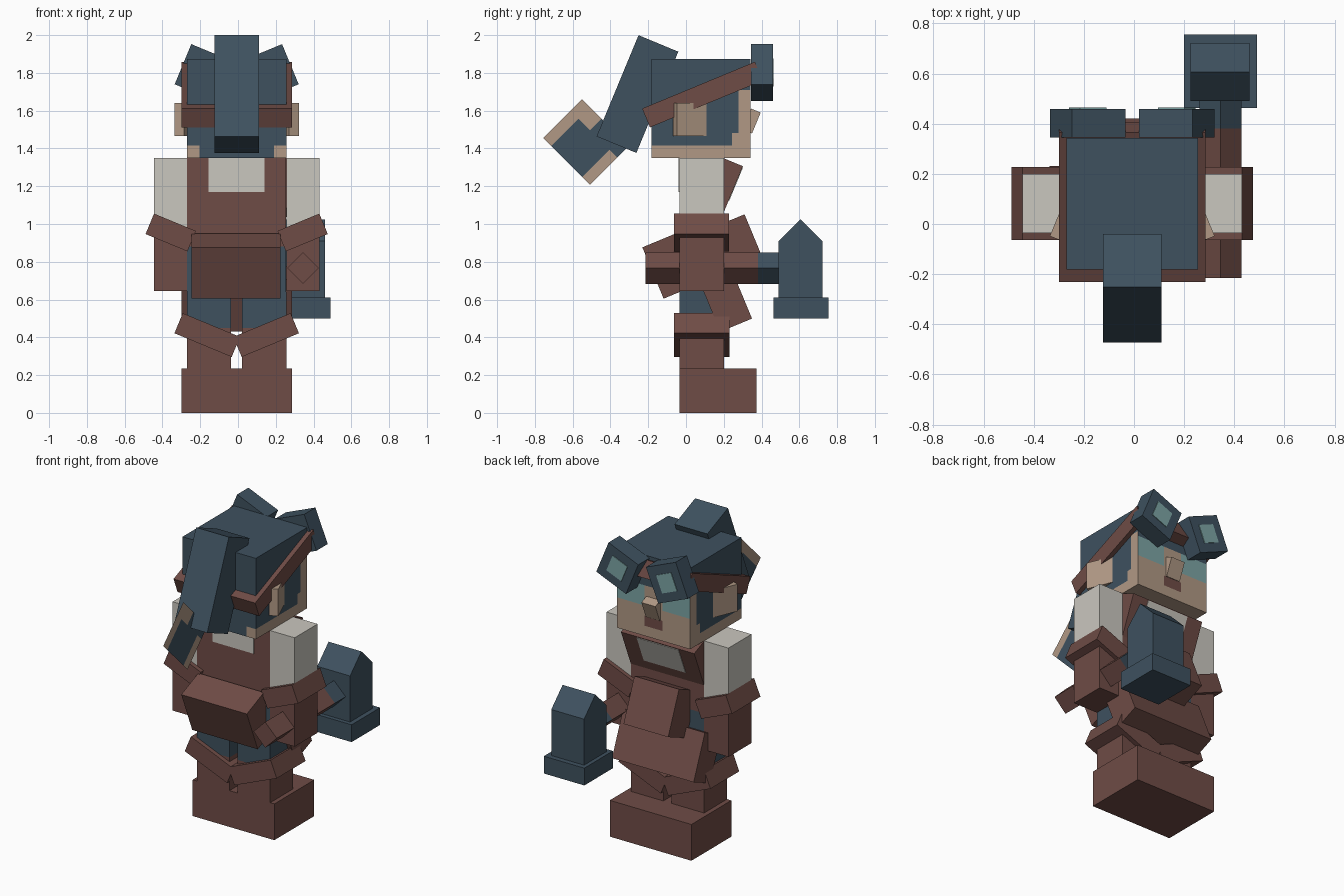
import bpy, bmesh, math
from mathutils import Vector, Matrix

if "Cube" in bpy.data.objects:
    bpy.data.objects.remove(bpy.data.objects["Cube"])

def srgb(r, g, b):
    f = lambda c: (c / 255 / 12.92) if c < 10 else ((c / 255 + 0.055) / 1.055) ** 2.4
    return (f(r), f(g), f(b), 1)

def mat(name, *rgb):
    m = bpy.data.materials.new(name)
    m.diffuse_color = srgb(*rgb)
    m.use_nodes = True
    m.node_tree.nodes["Principled BSDF"].inputs["Base Color"].default_value = m.diffuse_color
    return m

BLUE = mat("slate_blue", 62, 81, 95)
BROWN = mat("red_brown", 111, 76, 70)
SKIN = mat("skin_tan", 177, 153, 133)
WHITE = mat("off_white", 202, 199, 191)
TEAL = mat("pale_teal", 125, 165, 165)
T = math.radians(22.5)
MID = -0.007  # mirror plane

def finish(name, bm, mats):
    me = bpy.data.meshes.new(name)
    bm.to_mesh(me)
    bm.free()
    for m in mats:
        me.materials.append(m)
    ob = bpy.data.objects.new(name, me)
    bpy.context.collection.objects.link(ob)
    return ob

def box(name, m, c, s, axis='X', ang=0.0):
    """Box with centre c and size s, turned by ang about one axis."""
    bm = bmesh.new()
    bmesh.ops.create_cube(bm, size=1)
    M = Matrix.Translation(c) @ Matrix.Rotation(ang, 4, axis) @ Matrix.Diagonal((*s, 1))
    bmesh.ops.transform(bm, matrix=M, verts=bm.verts)
    return finish(name, bm, [m])

def span(name, m, x, y, z):
    """Straight box given by its ranges."""
    r = (x, y, z)
    return box(name, m, [(a + b) / 2 for a, b in r], [b - a for a, b in r])

def pair(name, m, dx, y, z, s, axis='X', ang=0.0):
    """Left and right copies; ang is for the right one and mirrors."""
    for side, k in (("left", -1), ("right", 1)):
        a = ang if axis == 'X' else ang * k
        box(f"{side}_{name}", m, (MID + k * dx, y, z), s, axis, a)

# Head: fine cube coloured by direction and height
def head_colour(n, p):
    x, y, z = p.x - MID, p.y, p.z
    if n.z > 0.5:
        return 0
    if n.z < -0.5:
        return 1
    if n.y < -0.5:
        return 1 if z < 1.415 and abs(x) > 0.2 else 0
    if abs(n.x) > 0.5:
        if z > 1.71:
            return 0
        skin = z < 1.415 or y > 0.28 or (y > 0.24 and z < 1.48)
        return 1 if skin else 0
    if z > 1.67:
        return 0
    if 1.54 < z and abs(x) > 0.08:
        return 2
    if 1.415 < z < 1.475 and abs(x) < 0.06:
        return 3
    return 1

bm = bmesh.new()
bmesh.ops.create_cube(bm, size=1)
bmesh.ops.subdivide_edges(bm, edges=bm.edges[:], cuts=15, use_grid_fill=True)
bmesh.ops.transform(bm, verts=bm.verts, matrix=Matrix.Translation((MID, 0.08, 1.612))
                    @ Matrix.Diagonal((0.525, 0.525, 0.524, 1)))
bm.normal_update()
for f in bm.faces:
    f.material_index = head_colour(f.normal, f.calc_center_median())
finish("head", bm, [BLUE, SKIN, TEAL, BROWN])

pair("ear", SKIN, 0.271, 0.02, 1.553, (0.055, 0.17, 0.175), 'Z', T)
box("nose", SKIN, (MID, 0.347, 1.545), (0.1, 0.055, 0.12), 'X', -T)
box("headband", BROWN, (MID, 0.087, 1.685), (0.585, 0.646, 0.108), 'X', T)

# Goggles with plate lenses
pair("goggle", BLUE, 0.178, 0.402, 1.802, (0.23, 0.115, 0.23), 'Y', -T)
pair("goggle_lens", TEAL, 0.178, 0.460, 1.802, (0.115, 0.008, 0.115), 'Y', -T)

# Ponytail: thick upper piece and flat ragged tip
box("ponytail", BLUE, (MID, -0.257, 1.688), (0.235, 0.228, 0.58), 'X', -T)
bm = bmesh.new()
bmesh.ops.create_grid(bm, x_segments=12, y_segments=10, size=0.5)
U, V = 0.35, 0.29
for f in bm.faces:
    c = f.calc_center_median()
    u, v = (c.x + 0.5) * U, (c.y + 0.5) * V
    tip = u < 0.06 or (v > 0.21 and u < 0.15) or (u > 0.28 and v < 0.19)
    f.material_index = 1 if tip else 0
h = math.sqrt(0.5)
for v in bm.verts:
    a, b = (v.co.x + 0.5) * U, (v.co.y + 0.5) * V
    v.co = Vector((MID, -0.755 + (a + b) * h, 1.455 + (b - a) * h))
finish("ponytail_tip", bm, [BLUE, SKIN])

# Torso and clothing
X = (-0.27, 0.255)
Y = (-0.035, 0.2)
span("jacket", BROWN, X, Y, (0.88, 1.35))
span("waist", BLUE, X, Y, (0.64, 0.88))
span("back_neck_patch", WHITE, (-0.155, 0.14), (-0.039, -0.031), (1.17, 1.349))
box("chest", BROWN, (MID, 0.19, 1.195), (0.525, 0.12, 0.29), 'X', -T)
box("chest_patch", WHITE, (MID, 0.262, 1.2135), (0.3, 0.008, 0.19), 'X', -T)
box("front_flap", BROWN, (MID, 0.273, 0.879), (0.32, 0.2, 0.29), 'X', T)
box("front_skirt", BROWN, (MID, 0.208, 0.603), (0.585, 0.182, 0.3), 'X', T)
box("back_pouch", BROWN, (-0.01, -0.087, 0.777), (0.47, 0.19, 0.294), 'X', T)

# Arms: white upper sleeve, tilted cuff, brown forearm
pair("upper_arm", WHITE, 0.35, 0.0825, 1.165, (0.175, 0.235, 0.37))
pair("cuff", BROWN, 0.349, 0.082, 0.955, (0.24, 0.29, 0.117), 'Y', -T)
pair("forearm", BROWN, 0.35, 0.0825, 0.8125, (0.175, 0.235, 0.335))

# Legs: blue trousers, brown lower leg, tilted knee band, shared boot block
pair("thigh", BLUE, 0.146, 0.0825, 0.545, (0.233, 0.235, 0.19))
pair("lower_leg", BROWN, 0.146, 0.0825, 0.34, (0.233, 0.235, 0.22))
pair("knee_band", BROWN, 0.156, 0.083, 0.412, (0.328, 0.295, 0.115), 'Y', -T)
span("boots", BROWN, (-0.3, 0.285), (-0.035, 0.373), (0, 0.235))

# Hammer: diamond handle, collar, base plate and gabled head
D = math.radians(45)
box("hammer_handle", BROWN, (0.345, 0.0825, 0.767), (0.118, 0.595, 0.118), 'Y', D)
box("hammer_collar", BLUE, (0.345, 0.44, 0.767), (0.118, 0.12, 0.118), 'Y', D)
span("hammer_base", BLUE, (0.2, 0.49), (0.463, 0.755), (0.5, 0.612))
bm = bmesh.new()
prof = [(0.49, 0.61), (0.722, 0.61), (0.722, 0.91), (0.606, 1.025), (0.49, 0.91)]
f = bm.faces.new([bm.verts.new((0.225, y, z)) for y, z in prof])
ext = bmesh.ops.extrude_face_region(bm, geom=[f], use_keep_orig=True)
bmesh.ops.translate(bm, vec=(0.235, 0, 0),
                    verts=[g for g in ext["geom"] if isinstance(g, bmesh.types.BMVert)])
bmesh.ops.recalc_face_normals(bm, faces=bm.faces)
finish("hammer_head", bm, [BLUE])
